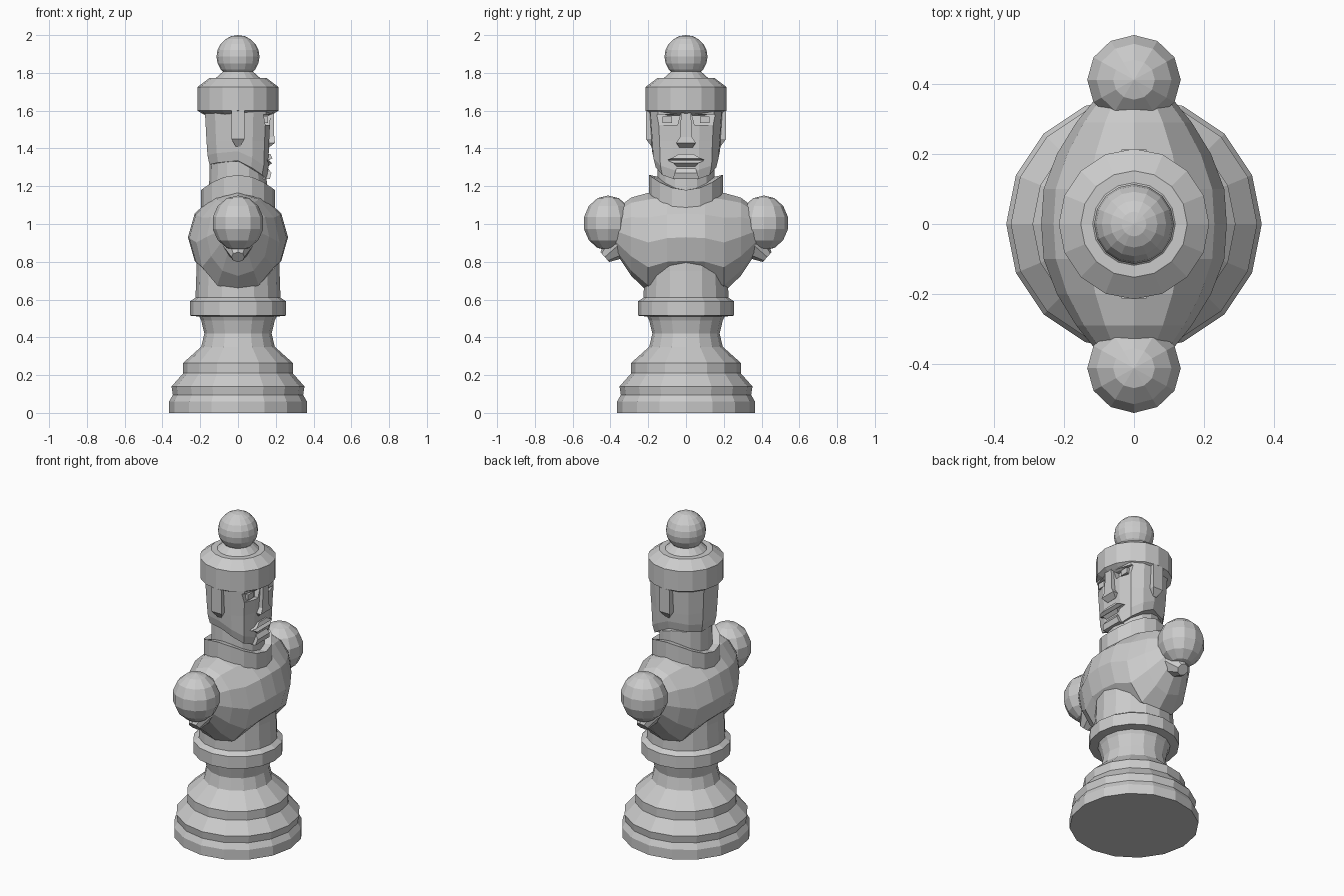
import bpy, bmesh
from math import cos, sin, pi
from mathutils import Vector

if "Cube" in bpy.data.objects:
    bpy.data.objects.remove(bpy.data.objects["Cube"])


def loft(name, rings):
    """Bridge equal-length rings of points and cap both ends."""
    bm = bmesh.new()
    loops = [[bm.verts.new(p) for p in r] for r in rings]
    n = len(loops[0])
    for a, b in zip(loops, loops[1:]):
        for i in range(n):
            j = (i + 1) % n
            bm.faces.new((a[i], a[j], b[j], b[i]))
    bm.faces.new(loops[0])
    bm.faces.new(loops[-1])
    bmesh.ops.recalc_face_normals(bm, faces=bm.faces)
    me = bpy.data.meshes.new(name)
    bm.to_mesh(me)
    bm.free()
    ob = bpy.data.objects.new(name, me)
    bpy.context.collection.objects.link(ob)
    return ob


def lathe(name, profile, n=16):
    return loft(name, [[(r * cos(2 * pi * i / n), r * sin(2 * pi * i / n), z)
                        for i in range(n)] for r, z in profile])


def block(name, levels):
    """Stack of rectangles: (z, x0, x1, y0, y1)."""
    return loft(name, [[(x0, y0, z), (x1, y0, z), (x1, y1, z), (x0, y1, z)]
                       for z, x0, x1, y0, y1 in levels])


# Turned base and waist column
lathe("base", [(.365, 0), (.365, .06), (.345, .095), (.352, .14), (.29, .21),
               (.29, .265), (.195, .35), (.178, .42), (.195, .49), (.205, .51),
               (.255, .515), (.255, .59), (.225, .61), (.22, .75), (.22, .9)])

# Chest, lofted sideways: y, half depth, bottom z, top z
half = [(0, .265, .68, 1.18), (.1, .258, .675, 1.175), (.2, .22, .64, 1.165),
        (.29, .165, .725, 1.14), (.37, .1, .845, 1.08)]
sections = [(-y, h, a, b) for y, h, a, b in half[:0:-1]] + half
loft("chest", [[(h * cos(2 * pi * i / 12), y, (a + b) / 2 + (b - a) / 2 * sin(2 * pi * i / 12))
                for i in range(12)] for y, h, a, b in sections])

# Shoulder balls with short arm stubs
for side, s in (("left", 1), ("right", -1)):
    bpy.ops.mesh.primitive_uv_sphere_add(segments=12, ring_count=7, radius=1,
                                         location=(0, s * .412, 1.005))
    ball = bpy.context.object
    ball.name = side + "_shoulder"
    ball.scale = (.137, .131, .146)
    a, b = Vector((0, s * .3, .94)), Vector((0, s * .43, .825))
    up = Vector((0, s * .66, .75))
    loft(side + "_arm_stub", [[c + Vector((r * cos(k * pi / 4), 0, 0)) + up * r * sin(k * pi / 4)
                               for k in range(8)] for c, r in ((a, .12), (b, .035))])

# Neck and saddle-shaped collar
lathe("neck", [(.155, 1.1), (.15, 1.33)])
n = 16
collar = []
for r, z0, dz in ((.195, 1.08, .08), (.195, 1.18, .08), (.15, 1.18, .07), (.15, 1.1, .06)):
    collar.append([(r * cos(2 * pi * i / n), r * sin(2 * pi * i / n),
                    z0 + dz * sin(2 * pi * i / n) ** 2) for i in range(n)])
loft("collar", collar)

# Head: outline with slanted jaw; each entry is x, y, jaw z
outline = [(-.172, .07, 1.315), (-.12, .14, 1.325), (0, .185, 1.335), (.08, .178, 1.30),
           (.145, .14, 1.26), (.17, .07, 1.237)]
outline += [(x, -y, z) for x, y, z in outline[::-1]]
head = loft("head", [[(x * .88, y * .9, z) for x, y, z in outline],
                     [(x * .94, y * .97, z + .05) for x, y, z in outline],
                     [(x * .97, y, 1.44) for x, y, z in outline],
                     [(x * 1.02, y * 1.06, 1.6) for x, y, z in outline]])

# Eye sockets
for s in (1, -1):
    cutter = block("eye_cutter", [(1.525, .145, .25, s * .1 - .055, s * .1 + .055),
                                  (1.58, .135, .25, s * .1 - .07, s * .1 + .07)])
    m = head.modifiers.new("socket", 'BOOLEAN')
    m.object, m.solver = cutter, 'EXACT'
    bpy.context.view_layer.objects.active = head
    bpy.ops.object.modifier_apply(modifier=m.name)
    bpy.data.objects.remove(cutter)

# Eyes and ears
for side, s in (("left", 1), ("right", -1)):
    block(side + "_eye", [(1.535, .12, .158, s * .1 - .025, s * .1 + .025),
                          (1.57, .12, .158, s * .1 - .025, s * .1 + .025)])
    block(side + "_ear", [(1.41, -.012, .012, s * .16, s * .183),
                          (1.45, -.035, .035, s * .16, s * .212),
                          (1.6, -.035, .035, s * .16, s * .213)])

# Nose, lips and chin
block("nose", [(1.405, .12, .165, -.035, .035), (1.43, .12, .196, -.052, .052),
               (1.46, .12, .192, -.032, .032), (1.59, .12, .19, -.026, .026)])
block("upper_lip", [(1.338, .12, .165, -.1, .1), (1.348, .12, .182, -.075, .075),
                    (1.37, .12, .172, -.04, .04)])
block("lower_lip", [(1.305, .12, .16, -.05, .05), (1.322, .12, .18, -.065, .065),
                    (1.336, .12, .165, -.095, .095)])
block("chin", [(1.237, .1, .168, -.07, .07), (1.27, .1, .177, -.06, .06),
               (1.295, .1, .16, -.05, .05)])

# Cap and finial ball
lathe("cap", [(.17, 1.575), (.19, 1.585), (.215, 1.6), (.215, 1.725), (.152, 1.772),
              (.118, 1.772), (.07, 1.815)])
bpy.ops.mesh.primitive_uv_sphere_add(segments=16, ring_count=10, radius=.114,
                                     location=(0, 0, 1.886))
bpy.context.object.name = "finial"
